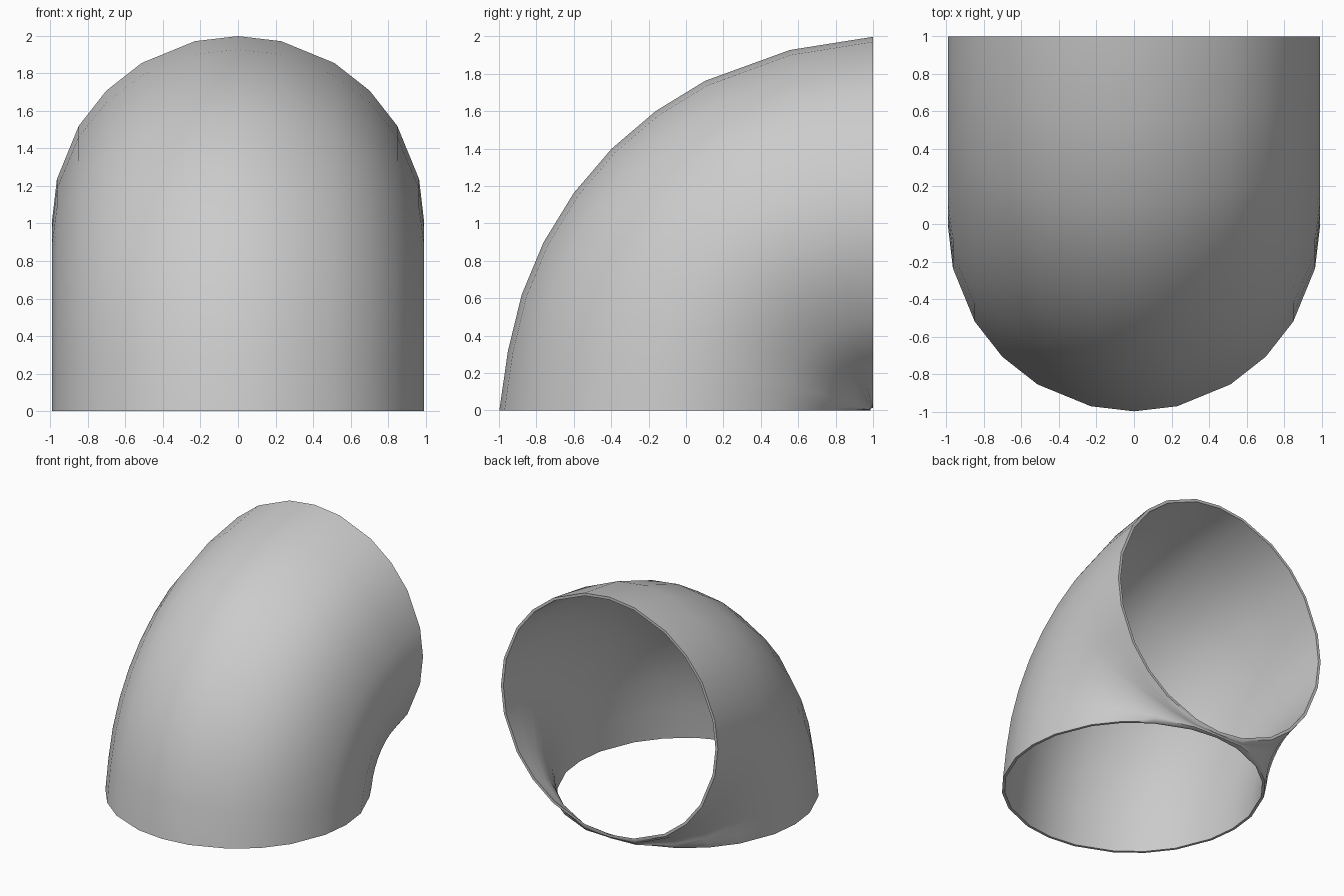
import bpy, bmesh
from math import sin, cos, radians

if "Cube" in bpy.data.objects:
    bpy.data.objects.remove(bpy.data.objects["Cube"])

END_BEND, MID_BEND = 1.006, 0.986   # bend radius about the line y = 1, z = 0
OUTER, INNER = 0.992, 0.970

# Slightly uneven section angles, repeated per quarter turn
SECTION = [q * 90 + a for q in range(4) for a in (0, 13.4, 31.2, 45, 58.8, 76.6)]
PATH = [0, 9.2, 18.2, 27, 36, 45, 54, 63, 77, 90]


def ring(bm, r, t):
    bend = END_BEND if t in (0, 90) else MID_BEND
    tight = 0.014 + (OUTER - r)     # keeps the inside of the bend open
    verts = []
    for a in SECTION:
        rho = max(bend + r * cos(radians(a)), tight)
        verts.append(bm.verts.new((r * sin(radians(a)),
                                   1 - rho * cos(radians(t)),
                                   rho * sin(radians(t)))))
    return verts


def bridge(bm, a, b):
    n = len(a)
    for i in range(n):
        j = (i + 1) % n
        bm.faces.new((a[i], a[j], b[j], b[i]))


# Elbow pipe: outer wall up the bend, inner wall back down, closed by the two lips
bm = bmesh.new()
rings = [ring(bm, OUTER, t) for t in PATH] + [ring(bm, INNER, t) for t in reversed(PATH)]
for k in range(len(rings)):
    bridge(bm, rings[k], rings[(k + 1) % len(rings)])
bmesh.ops.recalc_face_normals(bm, faces=bm.faces)

mesh = bpy.data.meshes.new("elbow_pipe")
bm.to_mesh(mesh)
bm.free()
pipe = bpy.data.objects.new("elbow_pipe", mesh)
bpy.context.collection.objects.link(pipe)

# Smooth walls with crisp lips
bpy.context.view_layer.objects.active = pipe
pipe.select_set(True)
bpy.ops.object.shade_smooth_by_angle(angle=radians(40))
